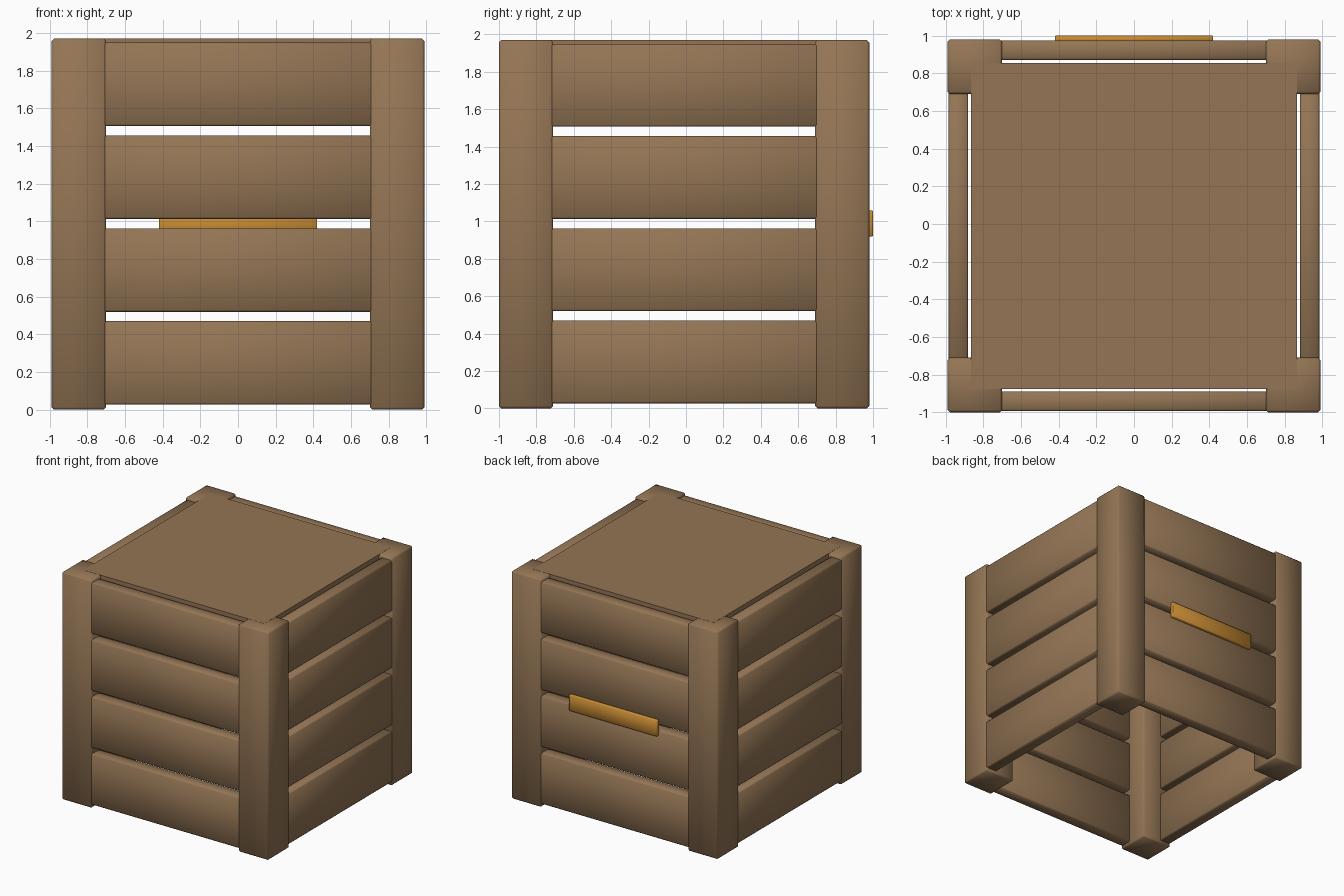
import bpy
import math

if "Cube" in bpy.data.objects:
    bpy.data.objects.remove(bpy.data.objects["Cube"])


def material(name, rgb):
    m = bpy.data.materials.new(name)
    m.diffuse_color = (*rgb, 1.0)
    m.use_nodes = True
    m.node_tree.nodes["Principled BSDF"].inputs["Base Color"].default_value = m.diffuse_color
    return m


WOOD = material("brown wood", (0.295, 0.178, 0.090))
BRASS = material("amber handle", (0.60, 0.27, 0.035))
CY = -0.01          # crate body centre; the handle sticks out at the back
HALF = 0.99         # half width of the body
POST = 0.29         # corner post width
HEIGHT = 1.97


def box(name, lo, hi, mat, bevel=0.0):
    """Box between two corners with an optional softened edge."""
    bpy.ops.mesh.primitive_cube_add(
        size=1, location=[(a + b) / 2 for a, b in zip(lo, hi)])
    ob = bpy.context.object
    ob.name = name
    ob.scale = [b - a for a, b in zip(lo, hi)]
    bpy.ops.object.transform_apply(location=False, rotation=False, scale=True)
    ob.data.materials.append(mat)
    if bevel:
        mod = ob.modifiers.new("soft edges", 'BEVEL')
        mod.width = bevel
        mod.segments = 1
        bpy.ops.object.modifier_apply(modifier=mod.name)
        bpy.ops.object.shade_smooth_by_angle(angle=math.radians(60))
    return ob


# Corner posts
inner = HALF - POST
for sx in (-1, 1):
    for sy in (-1, 1):
        xs = sorted((sx * inner, sx * HALF))
        ys = sorted((CY + sy * inner, CY + sy * HALF))
        box("corner_post", (xs[0], ys[0], 0), (xs[1], ys[1], HEIGHT), WOOD, 0.013)

# Four rows of slats on each of the four sides, ends buried in the posts
SLAT_IN, SLAT_OUT, SLAT_END = 0.88, 0.984, 0.74
for row in range(4):
    z0 = 0.027 + row * 0.493
    z1 = z0 + 0.443
    for s in (-1, 1):
        a, b = sorted((s * SLAT_IN, s * SLAT_OUT))
        box("front_slat" if s < 0 else "back_slat",
            (-SLAT_END, CY + a, z0), (SLAT_END, CY + b, z1), WOOD, 0.01)
        box("side_slat", (a, CY - SLAT_END, z0), (b, CY + SLAT_END, z1), WOOD, 0.01)

# Lid panel, level with the post tops
LID = 0.866
box("lid_panel", (-LID, CY - LID, HEIGHT - 0.10), (LID, CY + LID, HEIGHT + 0.001), WOOD)

# Handle bar on the back
box("back_handle", (-0.42, 0.965, 0.92), (0.42, 1.0, 1.058), BRASS, 0.004)
